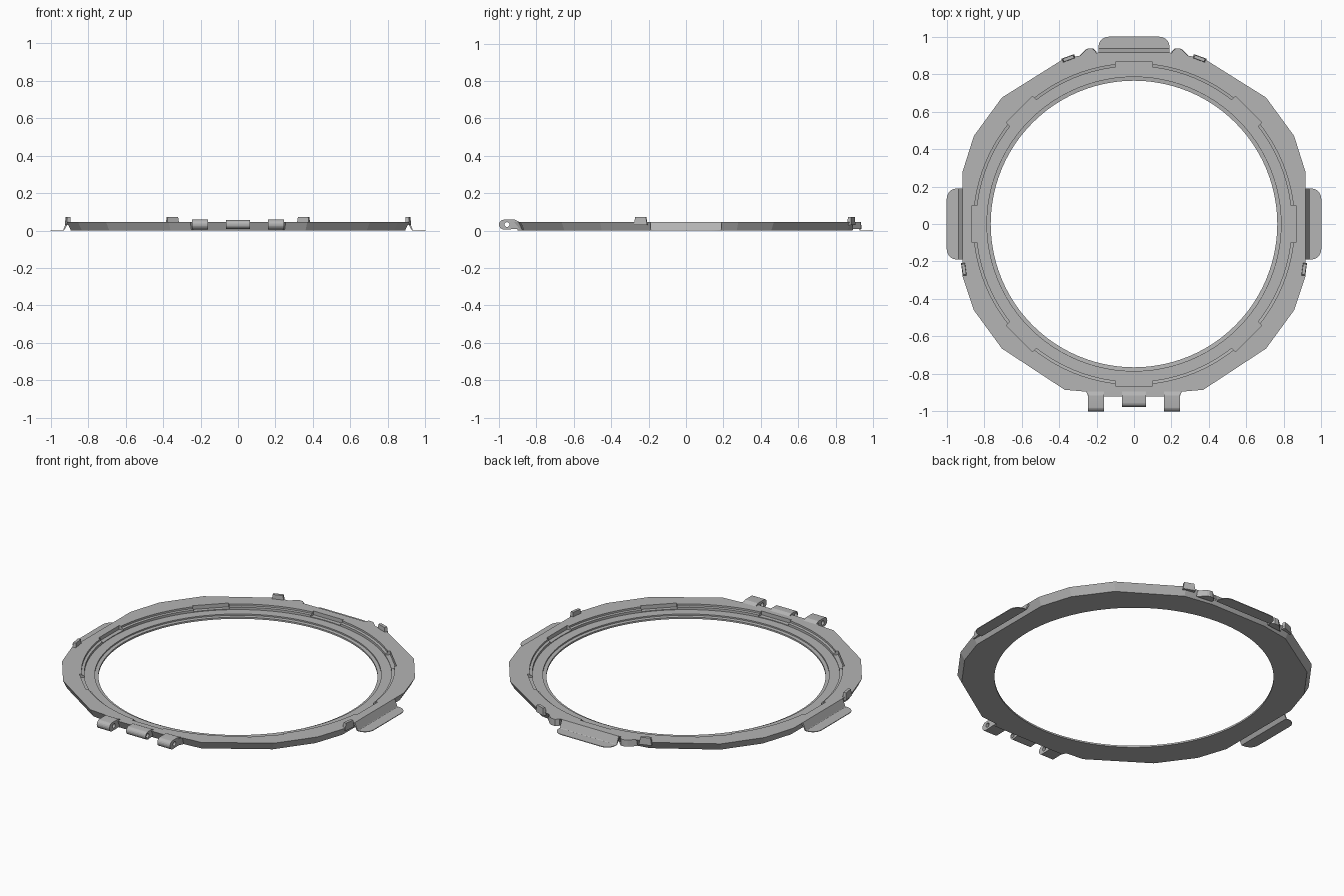
import bpy, bmesh
from math import radians, pi, cos, sin
from mathutils import Matrix, Vector

cube = bpy.data.objects.get("Cube")
if cube:
    bpy.data.objects.remove(cube, do_unlink=True)

grey = bpy.data.materials.new("grey plastic")
grey.use_nodes = True
colour = (0.46, 0.46, 0.46, 1)
grey.diffuse_color = colour
grey.node_tree.nodes["Principled BSDF"].inputs["Base Color"].default_value = colour


def finish(name, bm):
    bmesh.ops.recalc_face_normals(bm, faces=bm.faces)
    mesh = bpy.data.meshes.new(name)
    bm.to_mesh(mesh)
    bm.free()
    mesh.materials.append(grey)
    ob = bpy.data.objects.new(name, mesh)
    bpy.context.collection.objects.link(ob)
    return ob


def prism(name, pts, low, high, matrix=Matrix(), low_scale=1, high_scale=1, round_at=None):
    """Extrude a 2D outline along local z, optionally tapered."""
    bm = bmesh.new()
    mid = sum((Vector(p) for p in pts), Vector((0, 0))) / len(pts)
    loops = []
    for z, s in ((low, low_scale), (high, high_scale)):
        loops.append([bm.verts.new((*(mid + (Vector(p) - mid) * s), z)) for p in pts])
    n = len(pts)
    bm.faces.new(loops[0][::-1])
    bm.faces.new(loops[1])
    for i in range(n):
        j = (i + 1) % n
        bm.faces.new((loops[0][i], loops[0][j], loops[1][j], loops[1][i]))
    if round_at:
        edges = [e for e in bm.edges
                 if all(abs(v.co.x - round_at) < 1e-5 for v in e.verts)
                 and abs(e.verts[0].co.z - e.verts[1].co.z) < 1e-5]
        bmesh.ops.bevel(bm, geom=edges, offset=0.055, segments=5, profile=0.5, affect='EDGES')
    bm.transform(matrix)
    return finish(name, bm)


def lathe(name, profile, steps=96):
    bm = bmesh.new()
    verts = [bm.verts.new((r, 0, z)) for r, z in profile]
    edges = [bm.edges.new(p) for p in zip(verts, verts[1:])]
    bmesh.ops.spin(bm, geom=verts + edges, cent=(0, 0, 0), axis=(0, 0, 1),
                   angle=2 * pi, steps=steps, use_merge=True)
    bmesh.ops.remove_doubles(bm, verts=bm.verts, dist=1e-5)
    return finish(name, bm)


def cut(ob, cutter):
    mod = ob.modifiers.new("cut", 'BOOLEAN')
    mod.operation = 'DIFFERENCE'
    mod.solver = 'EXACT'
    mod.object = cutter
    bpy.context.view_layer.objects.active = ob
    bpy.ops.object.modifier_apply(modifier=mod.name)
    bpy.data.objects.remove(cutter, do_unlink=True)


def outward(deg):
    """Local x points outward, local y up, local z along the rim."""
    return Matrix.Rotation(radians(deg), 4, 'Z') @ Matrix.Rotation(pi / 2, 4, 'X')


def circle(cx, cy, r, start=0, stop=360, n=16):
    return [(cx + r * cos(radians(start + (stop - start) * i / n)),
             cy + r * sin(radians(start + (stop - start) * i / n))) for i in range(n + 1)]


# Faceted outer ring, narrower at the bottom
half = [(0.245, -0.92), (0.255, -0.895), (0.37, -0.885), (0.705, -0.665),
        (0.855, -0.46), (0.915, -0.28), (0.915, 0.28), (0.855, 0.47),
        (0.705, 0.675), (0.37, 0.885), (0.19, 0.915)]
outline = half + [(-x, y) for x, y in reversed(half)]
ring = prism("ring_body", outline, 0, 0.047, low_scale=0.975)

# Stepped circular opening
cut(ring, lathe("opening_cutter", [
    (0, -0.1), (0.765, -0.1), (0.765, 0.01), (0.785, 0.012), (0.785, 0.02),
    (0.842, 0.02), (0.842, 0.034), (0.857, 0.036), (0.857, 0.1), (0, 0.1)]))

# Shallow notches spaced round the opening
for i in range(8):
    notch = [(0.8, 0.024), (0.865, 0.024), (0.865, 0.1), (0.8, 0.1)]
    cut(ring, prism("notch_cutter", notch, -0.1, 0.1, outward(45 * i)))

# Thin flexible tabs, each hanging from a sloped web
tab = [(0.905, 0.047), (0.915, 0.047), (0.933, 0.004), (0.936, 0.002),
       (0.94, 0.004), (1.0, 0.004), (1.0, 0), (0.929, 0), (0.907, 0.038)]
for name, deg in (("left_tab", 0), ("back_tab", 90), ("right_tab", 180)):
    prism(name, tab, -0.19, 0.19, outward(deg), round_at=1.0)

# Hinge knuckles along the front, bored for a pin
outer = [(0.89, 0.008)] + circle(0.974, 0.032, 0.026, -90, 90, 10) + [(0.915, 0.058), (0.89, 0.045)]
middle = [(0.89, 0.015)] + circle(0.952, 0.032, 0.024, -90, 90, 10) + [(0.915, 0.056), (0.89, 0.045)]
for name, shape, a, b in (("right_hinge_knuckle", outer, -0.245, -0.16),
                          ("middle_hinge_knuckle", middle, -0.065, 0.065),
                          ("left_hinge_knuckle", outer, 0.16, 0.245)):
    knuckle = prism(name, shape, a, b, outward(-90))
    cut(knuckle, prism("pin_cutter", circle(0.957, 0.032, 0.013)[:-1], -0.4, 0.4, outward(-90)))

# Latch nubs and the wedges beside the back tab, mirrored left and right
nub = [(-0.036, -0.011), (0.036, -0.011), (0.036, 0.011), (-0.036, 0.011)]
wedge = [(0.2, 0.9), (0.3, 0.89), (0.26, 0.93), (0.245, 0.938), (0.22, 0.938), (0.2, 0.92)]
for side, s in (("left", 1), ("right", -1)):
    for name, x, y, deg in (("back_nub", 0.35, 0.884, -20), ("side_nub", 0.908, -0.242, 82)):
        place = Matrix.Translation((s * x, y, 0)) @ Matrix.Rotation(radians(s * deg), 4, 'Z')
        prism(side + "_" + name, nub, 0.03, 0.073, place, high_scale=0.8)
    prism(side + "_back_wedge", [(s * x, y) for x, y in wedge], 0.008, 0.047, high_scale=0.9)

# Smooth the round surfaces, keep the facets crisp
bpy.ops.object.select_all(action='DESELECT')
for ob in bpy.context.collection.objects:
    if ob.type == 'MESH':
        ob.select_set(True)
        bpy.context.view_layer.objects.active = ob
bpy.ops.object.shade_smooth_by_angle(angle=radians(15))
